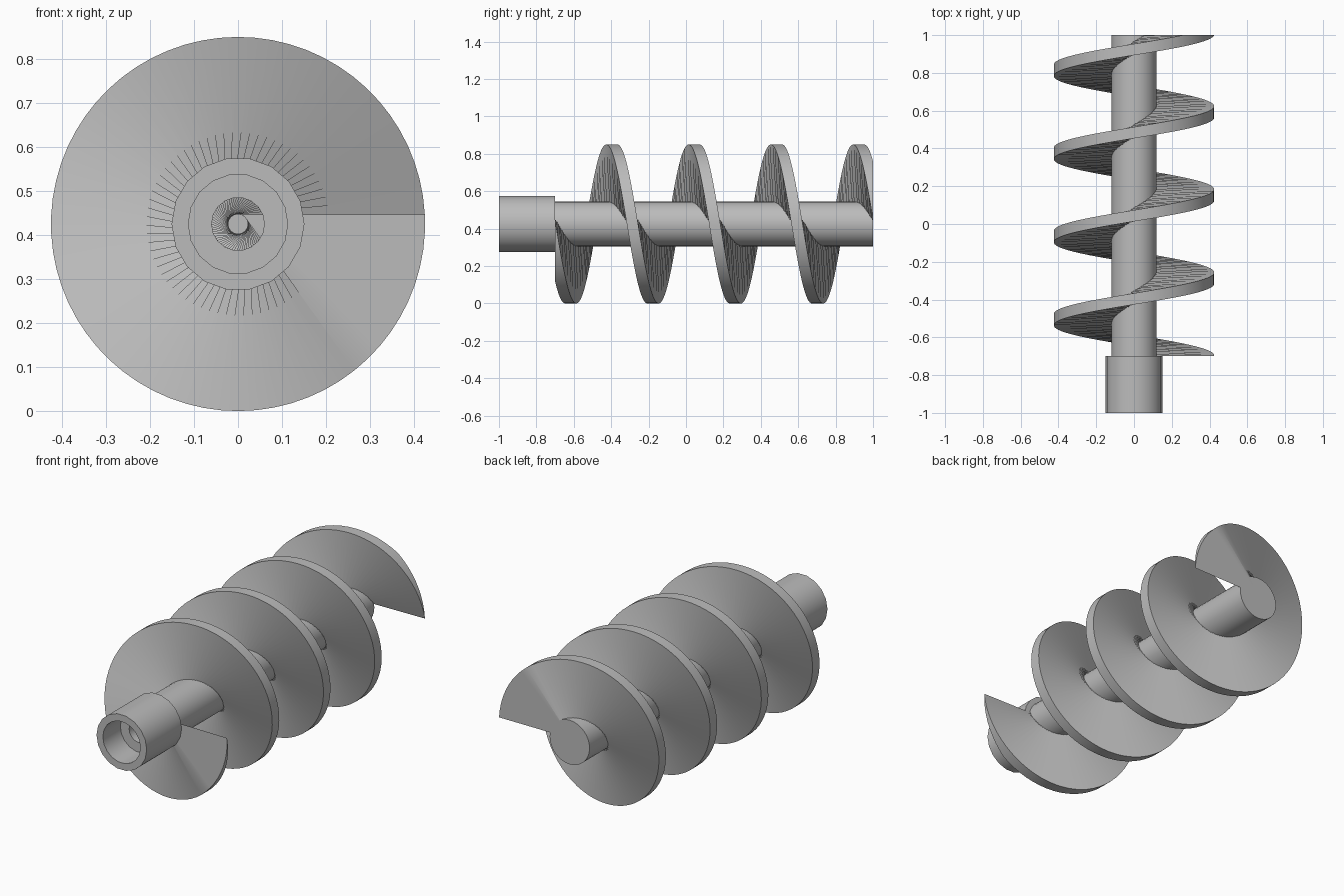
import bpy, bmesh
from math import sin, cos, pi, radians

cube = bpy.data.objects.get("Cube")
if cube:
    bpy.data.objects.remove(cube, do_unlink=True)

AXIS_Z = 0.425       # height of the screw axis
FLIGHT_R = 0.425
FRONT, BACK = -0.7, 1.0

steel = bpy.data.materials.new("grey steel")
steel.use_nodes = True
GREY = (0.5, 0.5, 0.5, 1.0)
steel.diffuse_color = GREY
steel.node_tree.nodes["Principled BSDF"].inputs["Base Color"].default_value = GREY


def finish(name, bm):
    """Clean the mesh, shade it and add it to the scene."""
    bmesh.ops.remove_doubles(bm, verts=bm.verts, dist=1e-5)
    bmesh.ops.dissolve_degenerate(bm, dist=1e-5, edges=bm.edges)
    bmesh.ops.recalc_face_normals(bm, faces=bm.faces)
    mesh = bpy.data.meshes.new(name)
    bm.to_mesh(mesh)
    bm.free()
    mesh.materials.append(steel)
    mesh.shade_smooth()
    mesh.set_sharp_from_angle(angle=radians(30))
    obj = bpy.data.objects.new(name, mesh)
    obj.location.z = AXIS_Z
    bpy.context.collection.objects.link(obj)
    return obj


def skin(bm, rings, closed):
    """Join successive closed rings of vertices with quads."""
    pairs = list(zip(rings, rings[1:]))
    if closed:
        pairs.append((rings[-1], rings[0]))
    for a, b in pairs:
        for i in range(len(a)):
            j = (i + 1) % len(a)
            bm.faces.new((a[i], a[j], b[j], b[i]))


def lathe(name, profile, sides):
    """Turn a closed (radius, y) profile about the y axis."""
    bm = bmesh.new()
    rings = []
    for k in range(sides):
        a = 2 * pi * k / sides
        rings.append([bm.verts.new((r * cos(a), y, r * sin(a))) for r, y in profile])
    skin(bm, rings, True)
    return finish(name, bm)


def helical_flight(name, turns, pitch, thickness, offset, steps):
    """Helical blade whose ends are trimmed flat at FRONT and BACK."""
    bm = bmesh.new()
    reach = (FLIGHT_R ** 2 - offset ** 2) ** 0.5
    rings = []
    for k in range(turns * steps + 1):
        a = -2 * pi * k / steps
        rear = FRONT + pitch * k / steps
        ya, yb = (min(max(y, FRONT), BACK) for y in (rear - thickness, rear))
        ring = []
        for x, y in ((0, ya), (reach, ya), (reach, yb), (0, yb)):
            ring.append(bm.verts.new((x * cos(a) - offset * sin(a), y,
                                      x * sin(a) + offset * cos(a))))
        rings.append(ring)
    skin(bm, rings, False)
    return finish(name, bm)


# Hollow shaft, closed at the back
lathe("shaft", [(0.06, -0.72), (0.12, -0.72), (0.12, BACK), (0, BACK),
                (0, 0.98), (0.06, 0.98)], 32)

# Drive collar with a stepped bore
lathe("drive_collar", [(0.151, -1), (0.151, FRONT), (0.06, FRONT),
                       (0.06, -0.85), (0.113, -0.85), (0.113, -1)], 18)

# Spiral blade
helical_flight("screw_flight", turns=4, pitch=0.44, thickness=0.06,
               offset=0.022, steps=66)
